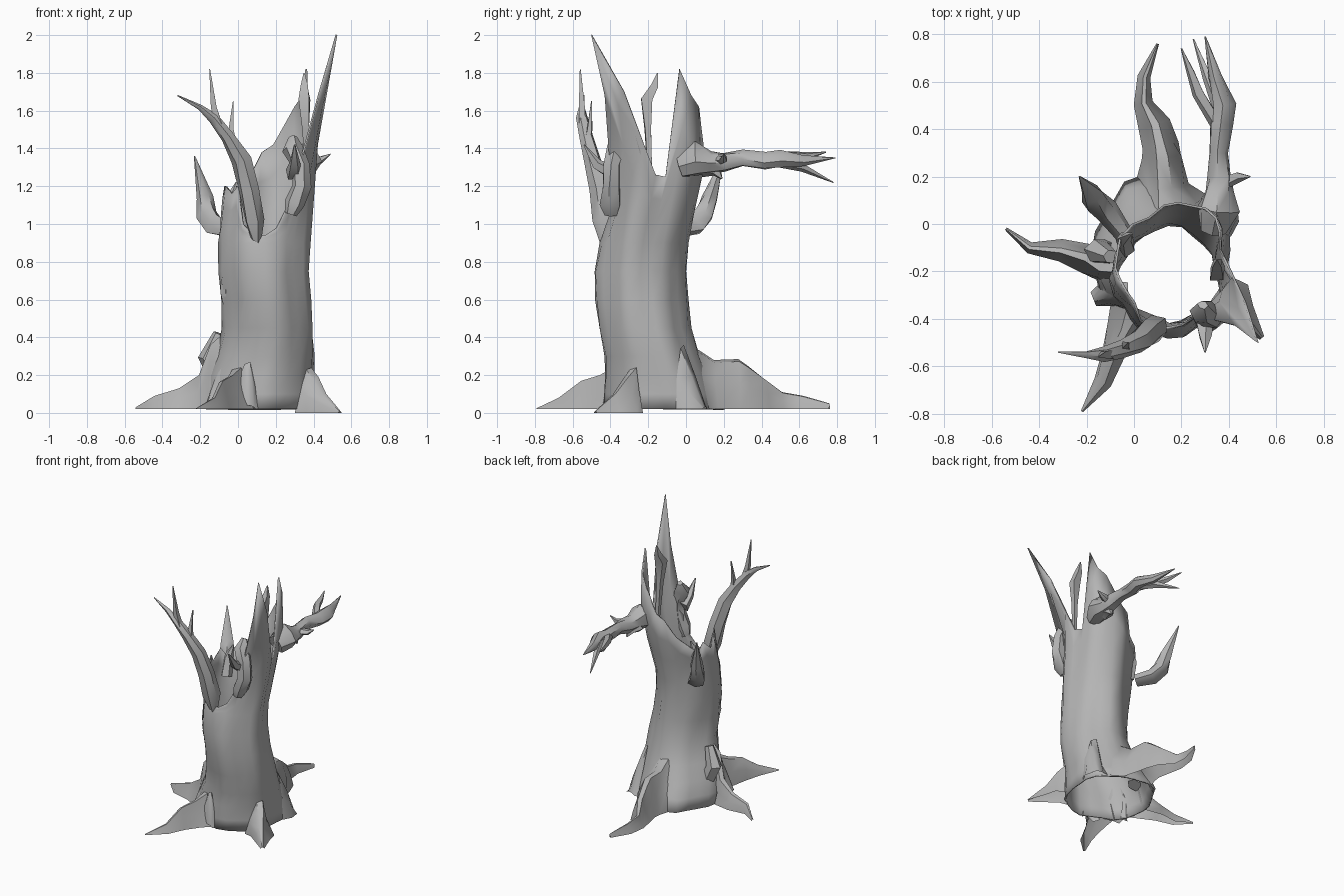
import bpy, bmesh, math, random
from mathutils import Vector

random.seed(4)
cube = bpy.data.objects.get("Cube")
if cube:
    bpy.data.objects.remove(cube)

bark = bpy.data.materials.new("grey bark")
bark.use_nodes = True
GREY = (0.46, 0.46, 0.46, 1)
bark.diffuse_color = GREY
bark.node_tree.nodes["Principled BSDF"].inputs["Base Color"].default_value = GREY

# Hollow trunk: centre x, centre y, radius x, radius y at each height
PROFILE = [(0.02, .12, -.11, .30, .31), (0.2, .13, -.15, .28, .27),
           (0.35, .17, -.19, .245, .23), (0.5, .165, -.23, .23, .235),
           (0.8, .138, -.245, .23, .23), (1.0, .145, -.21, .235, .22),
           (1.2, .165, -.17, .24, .24), (1.45, .19, -.13, .22, .23),
           (2.0, .19, -.14, .2, .2)]
# Broken rim height every 15 degrees, starting at +x
RIM = [1.26, 1.25, 1.82, 1.68, 1.62, 1.52, 1.42, 1.38, 1.25, 1.2, 1.14, 1.2,
       1.13, 1.2, 1.16, 1.2, 1.0, .95, .94, .98, 1.1, 1.68, 2.0, 1.7]


def finish(name, bm, angle=45):
    bmesh.ops.recalc_face_normals(bm, faces=bm.faces)
    mesh = bpy.data.meshes.new(name)
    bm.to_mesh(mesh)
    bm.free()
    mesh.materials.append(bark)
    obj = bpy.data.objects.new(name, mesh)
    bpy.context.collection.objects.link(obj)
    bpy.ops.object.select_all(action="DESELECT")
    obj.select_set(True)
    bpy.context.view_layer.objects.active = obj
    bpy.ops.object.shade_smooth_by_angle(angle=math.radians(angle))
    return obj


def bridge(bm, rings, closed=True):
    for a, b in zip(rings, rings[1:]):
        n = len(a)
        for i in range(n if closed else n - 1):
            j = (i + 1) % n
            bm.faces.new((a[i], a[j], b[j], b[i]))


def section_at(z):
    for a, b in zip(PROFILE, PROFILE[1:]):
        if z <= b[0]:
            t = max(0, (z - a[0]) / (b[0] - a[0]))
            return [p + (q - p) * t for p, q in zip(a[1:], b[1:])]
    return PROFILE[-1][1:]


def outside_trunk(p):
    """Push a point out of the hollow so that it hugs the trunk wall."""
    cx, cy, rx, ry = section_at(p.z)
    d = math.hypot((p.x - cx) / rx, (p.y - cy) / ry)
    s = max(1, 0.98 / max(d, 0.01))
    return Vector((cx + (p.x - cx) * s, cy + (p.y - cy) * s, p.z))


def limb(name, path, sides=6, rough=0.18):
    """Tapering branch through (x, y, z, radius) points."""
    bm = bmesh.new()
    pts = [Vector(p[:3]) for p in path]
    rings = []
    side = None
    for k, p in enumerate(pts):
        along = (pts[min(k + 1, len(pts) - 1)] - pts[max(k - 1, 0)]).normalized()
        if side is None:
            side = along.orthogonal()
        side = (side - along * side.dot(along)).normalized()
        up = along.cross(side)
        ring = []
        for i in range(sides):
            t = math.tau * i / sides
            r = path[k][3] * (1 + random.uniform(-rough, rough))
            ring.append(bm.verts.new(p + (side * math.cos(t) + up * math.sin(t)) * r))
        rings.append(ring)
    bridge(bm, rings)
    bm.faces.new(rings[0])
    bm.faces.new(rings[-1])
    return finish(name, bm)


def root(name, path, floor=0.02):
    """Ridge-backed root, open below, through (x, y, height, half width) points."""
    bm = bmesh.new()
    section = [(-1, 0), (-0.75, 0.5), (-0.25, 0.95), (0.25, 1), (0.6, 0.5), (1, 0)]
    rings = []
    for k, (x, y, h, w) in enumerate(path):
        a, b = path[max(k - 1, 0)], path[min(k + 1, len(path) - 1)]
        across = Vector((a[1] - b[1], b[0] - a[0], 0)).normalized()
        rings.append([bm.verts.new(outside_trunk(
            Vector((x, y, floor + v * (h - floor)))
            + across * u * w * random.uniform(0.8, 1.2))) for u, v in section])
    bridge(bm, rings, closed=False)
    return finish(name, bm)


def trunk_point(i, z):
    t = math.tau * i / len(RIM)
    cx, cy, rx, ry = section_at(z)
    flute = 1 + 0.045 * math.sin(4 * t + 2.5 * z) + 0.03 * math.sin(7 * t - 3 * z)
    flute += random.uniform(-0.02, 0.02)
    if i in (0, 1):                       # long seam down the +x side
        flute -= 0.06
    p = Vector((cx + rx * flute * math.cos(t), cy + ry * flute * math.sin(t), z))
    if i in (21, 22, 23) and z > 1.35:    # tall splinter leans outward
        p += Vector((0.16, -0.26, 0)) * (z - 1.35) / 0.65
    return p


# Trunk shell with its jagged rim
bm = bmesh.new()
heights = [[z] * len(RIM) for z in (0.02, 0.1, 0.2, 0.3, 0.45, 0.6, 0.75, 0.9)]
for f in (0.33, 0.66, 1):
    heights.append([0.9 + (h - 0.9) * f for h in RIM])
bridge(bm, [[bm.verts.new(trunk_point(i, z)) for i, z in enumerate(row)] for row in heights])
trunk = finish("trunk", bm)
wall = trunk.modifiers.new("wall", "SOLIDIFY")
wall.thickness = 0.01
wall.offset = -1

# Inner splinter beside the tall one
limb("inner_splinter", [(.37, -.19, 1.22, .015), (.36, -.2, 1.5, .025),
                        (.35, -.21, 1.66, .04), (.35, -.165, 1.73, .025),
                        (.35, -.15, 1.8, .004)], 4)

# Back branch and its fingers
limb("back_branch", [(.34, -.03, 1.31, .06), (.36, .06, 1.34, .085), (.36, .13, 1.33, .06),
                     (.36, .2, 1.33, .05), (.355, .3, 1.35, .04), (.37, .42, 1.33, .05),
                     (.38, .5, 1.34, .045), (.34, .62, 1.33, .03), (.30, .79, 1.35, .003)], 7)
limb("back_finger_inner", [(.35, .42, 1.34, .025), (.27, .55, 1.36, .03),
                           (.24, .64, 1.36, .02), (.20, .74, 1.38, .003)], 5)
limb("back_finger_low", [(.36, .5, 1.33, .03), (.31, .62, 1.3, .022), (.25, .78, 1.22, .003)], 5)
limb("back_side_twig", [(.37, .17, 1.34, .03), (.44, .2, 1.34, .022), (.49, .2, 1.37, .003)], 5)
limb("back_knuckle", [(.34, .1, 1.3, .05), (.35, .16, 1.28, .03), (.36, .19, 1.24, .005)], 5)

# Front branch with twigs
limb("front_branch", [(.1, -.43, .9, .025), (.09, -.44, 1.02, .055), (.06, -.46, 1.18, .05),
                      (.02, -.5, 1.34, .05), (-.05, -.53, 1.46, .04),
                      (-.13, -.55, 1.56, .028), (-.2, -.55, 1.62, .016),
                      (-.32, -.54, 1.68, .003)])
limb("front_twig_high", [(-.1, -.55, 1.52, .025), (-.13, -.55, 1.62, .02),
                         (-.15, -.56, 1.82, .003)], 4)
limb("front_twig_short", [(-.02, -.53, 1.4, .025), (-.035, -.51, 1.5, .018),
                          (-.025, -.5, 1.65, .003)], 4)

# Short branch on the -x side
limb("side_branch", [(-.05, -.04, .97, .045), (-.12, .05, .99, .055), (-.16, .1, 1.05, .055),
                     (-.175, .13, 1.14, .045), (-.23, .2, 1.36, .003)])
limb("side_rim_splinter", [(-.03, -.1, 1.0, .04), (-.04, -.06, 1.12, .035),
                           (-.01, -.04, 1.22, .004)], 5)

# Curled stub at the +x front corner
limb("curled_stub", [(.29, -.34, 1.46, .02), (.29, -.37, 1.4, .05), (.33, -.39, 1.31, .05),
                     (.335, -.4, 1.2, .05), (.3, -.4, 1.11, .06), (.28, -.4, 1.05, .035)])
limb("curled_tip", [(.3, -.38, 1.27, .045), (.3, -.47, 1.32, .03), (.3, -.54, 1.42, .004)], 5)

# Broken stub on the -x side
limb("broken_stub", [(-.05, -.28, .53, .02), (-.06, -.28, .64, .04), (-.05, -.27, .77, .03)], 5)

# Roots
root("front_root", [(0, -.36, .24, .1), (-.04, -.45, .2, .07), (-.09, -.55, .17, .05),
                    (-.13, -.67, .08, .035), (-.22, -.79, .025, .005)])
root("front_foot", [(.05, -.39, .27, .07), (.05, -.42, .22, .06), (.05, -.44, .04, .05)])
root("side_root", [(-.08, -.18, .42, .08), (-.14, -.18, .36, .07), (-.2, -.14, .2, .06),
                   (-.31, -.11, .13, .04), (-.44, -.1, .09, .03), (-.54, -.02, .03, .006)])
root("side_foot", [(-.05, -.27, .28, .08), (-.12, -.3, .18, .06), (-.17, -.32, .04, .03)])
root("back_root", [(.14, .06, .34, .14), (.13, .15, .28, .11), (.12, .28, .285, .09),
                   (.11, .33, .25, .085), (.09, .42, .18, .065), (.04, .51, .11, .035),
                   (.045, .62, .09, .03), (.1, .76, .05, .006)])
root("corner_root", [(.37, -.28, .24, .09), (.41, -.32, .19, .08), (.46, -.38, .1, .05),
                     (.54, -.48, .01, .012)], 0)
root("back_corner_foot", [(.34, -.02, .36, .09), (.37, .04, .2, .08), (.39, .1, .03, .04)])
limb("side_lump", [(-.11, -.12, .2, .05), (-.15, -.12, .29, .055), (-.1, -.14, .42, .03)], 6)
